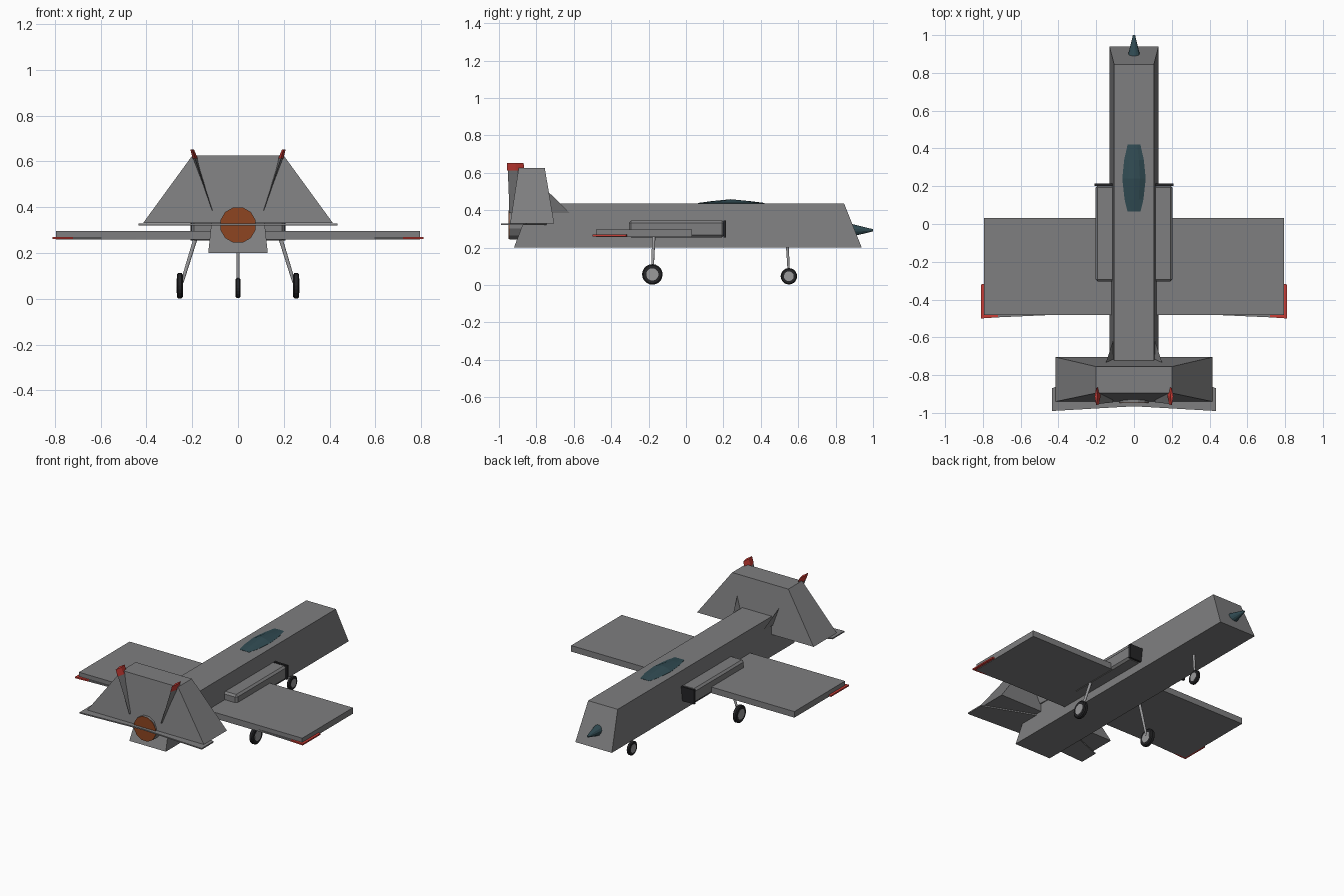
import bpy, bmesh, math
from mathutils import Vector

if "Cube" in bpy.data.objects:
    bpy.data.objects.remove(bpy.data.objects["Cube"])


def mat(name, r, g, b):
    m = bpy.data.materials.new(name)
    m.diffuse_color = (r, g, b, 1)
    m.use_nodes = True
    m.node_tree.nodes["Principled BSDF"].inputs["Base Color"].default_value = m.diffuse_color
    return m


GREY = mat("airframe grey", 0.21, 0.21, 0.215)
STRUT = mat("strut grey", 0.32, 0.32, 0.33)
TEAL = mat("dark teal glass", 0.03, 0.07, 0.085)
RED = mat("tip red", 0.6, 0.045, 0.035)
ORANGE = mat("exhaust orange", 0.27, 0.06, 0.015)
BLACK = mat("tyre black", 0.018, 0.018, 0.02)


def finish(name, bm, *mats):
    bmesh.ops.recalc_face_normals(bm, faces=bm.faces[:])
    me = bpy.data.meshes.new(name)
    bm.to_mesh(me)
    bm.free()
    for m in mats:
        me.materials.append(m)
    ob = bpy.data.objects.new(name, me)
    bpy.context.collection.objects.link(ob)
    return ob


def loft(name, rings, *mats):
    """Join rings of equal length and close both ends."""
    bm = bmesh.new()
    vs = [[bm.verts.new(p) for p in ring] for ring in rings]
    n = len(vs[0])
    for a, b in zip(vs, vs[1:]):
        for i in range(n):
            bm.faces.new((a[i], a[(i + 1) % n], b[(i + 1) % n], b[i]))
    bm.faces.new(vs[0])
    bm.faces.new(vs[-1])
    return finish(name, bm, *mats)


def rect(x0, x1, y0, y1, z):
    return [(x0, y0, z), (x1, y0, z), (x1, y1, z), (x0, y1, z)]


def box(name, x0, x1, y0, y1, z0, z1, m, bevel=0):
    ob = loft(name, [rect(x0, x1, y0, y1, z0), rect(x0, x1, y0, y1, z1)], m)
    if bevel:
        mod = ob.modifiers.new("bevel", 'BEVEL')
        mod.width, mod.segments = bevel, 1
    return ob


def rod(name, a, b, r0, r1, m, sides=12):
    """Tapered round bar between two points."""
    a, b = Vector(a), Vector(b)
    q = (b - a).to_track_quat('Z', 'Y')
    ang = [2 * math.pi * (i + 0.5) / sides for i in range(sides)]
    ring = lambda c, r: [c + q @ Vector((r * math.cos(t), r * math.sin(t), 0)) for t in ang]
    return loft(name, [ring(a, r0), ring(b, r1)], m)


def wheel(name, x, y, z, r, w):
    """Tyre turned from a profile, with a hub disc on each side."""
    prof = [(-w, r * .62), (-w, r * .88), (-w * .6, r), (w * .6, r), (w, r * .88), (w, r * .62)]
    bm = bmesh.new()
    rings = [[bm.verts.new((x + dx, y + rr * math.cos(t), z + rr * math.sin(t)))
              for t in (2 * math.pi * i / 20 for i in range(20))] for dx, rr in prof]
    for a, b in zip(rings, rings[1:]):
        for i in range(20):
            bm.faces.new((a[i], a[(i + 1) % 20], b[(i + 1) % 20], b[i]))
    for ring in (rings[0], rings[-1]):
        bm.faces.new(ring)
    finish(name + "_tyre", bm, BLACK)
    rod(name + "_hub", (x - w - .001, y, z), (x + w + .001, y, z), r * .6, r * .6, STRUT, 16)


# Fuselage and tail housing
loft("fuselage", [rect(-.13, .13, -.92, .94, .2), rect(-.105, .105, -.83, .845, .437)], GREY)
loft("tail_housing", [rect(-.415, .415, -.94, -.705, .33),
                      rect(-.2, .2, -.895, -.755, .625)], GREY)

# Tailplane, one swept plate
plan = [(0, -.74), (.1, -.74), (.435, -.87), (.435, -.99), (0, -.965)]
plan += [(-x, y) for x, y in plan[3:0:-1]]
loft("tailplane", [[(x, y, z) for x, y in plan] for z in (.321, .329)], GREY)

# Canopy: shallow arched sections
sections = [(.065, .034, .002), (.13, .05, .011), (.24, .062, .022), (.34, .052, .012), (.42, .034, .002)]
loft("canopy", [[(-w, y, .43), (-w, y, .438), (-w * .5, y, .437 + h * .75), (0, y, .437 + h),
                 (w * .5, y, .437 + h * .75), (w, y, .438), (w, y, .43)]
                for y, w, h in sections], TEAL)

# Nose probe and exhaust
rod("nose_probe", (0, .89, .293), (0, 1.0, .293), .034, .006, TEAL)
rod("exhaust_pipe", (0, -.84, .322), (0, -.945, .322), .08, .08, GREY)
rod("exhaust_glow", (0, -.944, .322), (0, -.948, .322), .079, .079, ORANGE)

for s, side in ((-1, "left"), (1, "right")):
    # Wing slab with a thin swept blade inside and its red tip
    x0, x1 = sorted((s * .1, s * .795))
    box(side + "_wing", x0, x1, -.482, .033, .258, .297, GREY)
    tip = [(.72, -.3), (.81, -.32), (.81, -.5), (.72, -.494)]
    blade = [(.1, -.1), (.72, -.3), (.72, -.494), (.4, -.48), (.1, -.46)]
    for name, pts, m in (("wing_blade", blade, GREY), ("wing_tip", tip, RED)):
        loft(f"{side}_{name}", [[(s * x, y, z) for x, y in pts] for z in (.261, .27)], m)

    # Side intake with a dark mouth
    x0, x1 = sorted((s * .1, s * .204))
    box(side + "_intake", x0, x1, -.305, .205, .255, .345, GREY, .012)
    x0, x1 = sorted((s * .1, s * .208))
    box(side + "_intake_mouth", x0, x1, .2, .214, .255, .346, BLACK)

    # Canted fin, grey below and red at the top
    def fin_ring(z, y0, y1, t):
        x = .112 + (z - .385) * .33
        return [(s * (x - t), (y0 + y1) / 2, z), (s * x, y0, z),
                (s * (x + t), (y0 + y1) / 2, z), (s * x, y1, z)]
    loft(side + "_fin", [fin_ring(.385, -.945, -.62, .01), fin_ring(.5, -.948, -.738, .01),
                         fin_ring(.612, -.953, -.84, .009)], GREY)
    loft(side + "_fin_tip", [fin_ring(.612, -.956, -.865, .011), fin_ring(.653, -.958, -.868, .008)], RED)

    # Main landing gear
    rod(side + "_main_strut", (s * .185, -.172, .265), (s * .245, -.18, .07), .009, .007, STRUT)
    wheel(side + "_main_wheel", s * .254, -.18, .057, .055, .013)

# Nose landing gear
rod("nose_strut", (0, .542, .21), (0, .55, .06), .008, .006, STRUT)
wheel("nose_wheel", 0, .55, .047, .044, .01)
